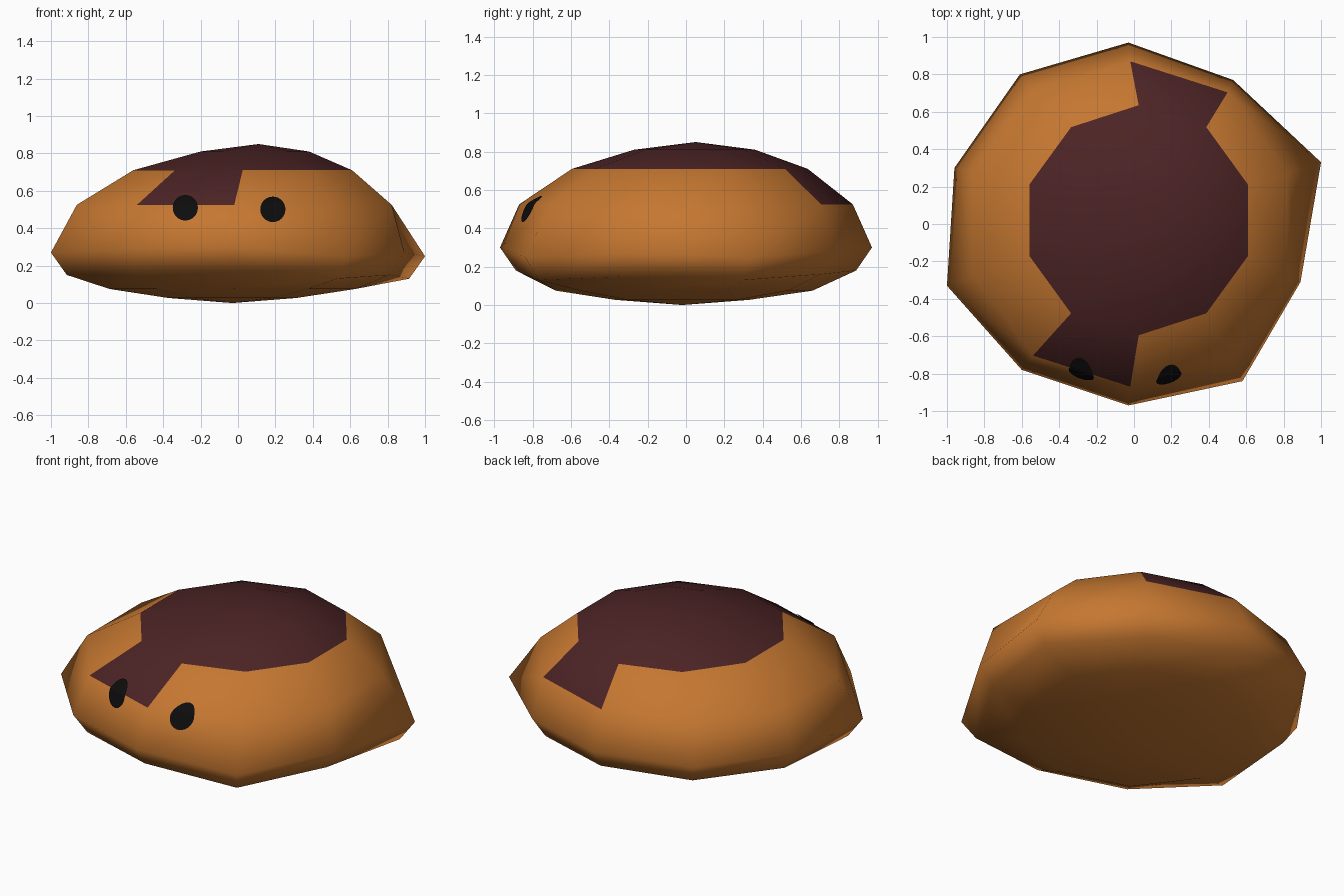
import bpy, bmesh, math

if "Cube" in bpy.data.objects:
    bpy.data.objects.remove(bpy.data.objects["Cube"])


def material(name, rgb):
    m = bpy.data.materials.new(name)
    m.diffuse_color = (*rgb, 1)
    m.use_nodes = True
    m.node_tree.nodes["Principled BSDF"].inputs["Base Color"].default_value = m.diffuse_color
    return m


crust = material("golden crust", (0.56, 0.185, 0.03))
glaze = material("dark glaze", (0.072, 0.017, 0.018))
black = material("eye black", (0.004, 0.004, 0.004))

SIDES = 10


def add_object(name, bm, mats):
    mesh = bpy.data.meshes.new(name)
    bm.to_mesh(mesh)
    bm.free()
    for m in mats:
        mesh.materials.append(m)
    ob = bpy.data.objects.new(name, mesh)
    bpy.context.collection.objects.link(ob)
    return ob


def oval(cx, cy, rx, ry, z):
    # ring of points, starting at the back and running clockwise from above
    angles = [math.pi / 2 - i * math.tau / SIDES for i in range(SIDES)]
    return [(cx + rx * math.cos(a), cy + ry * math.sin(a), z) for a in angles]


# Uneven rim at the widest height
rim = [(-0.03, 0.97, 0.30), (0.53, 0.77, 0.28), (1.0, 0.33, 0.25), (0.89, -0.31, 0.27),
       (0.58, -0.84, 0.25), (-0.03, -0.97, 0.30), (-0.60, -0.78, 0.29), (-1.0, -0.33, 0.27),
       (-0.96, 0.30, 0.28), (-0.61, 0.80, 0.29)]
under_rim = [(x * 0.915, y * 0.915, z - 0.12) for x, y, z in rim]

# Rings from the top down
rings = [
    oval(0.09, 0.045, 0.305, 0.315, 0.81),
    oval(0.025, 0.02, 0.615, 0.615, 0.71),
    oval(-0.02, 0.0, 0.885, 0.87, 0.525),
    rim,
    under_rim,
    oval(-0.03, -0.01, 0.69, 0.67, 0.075),
    oval(-0.03, -0.02, 0.36, 0.35, 0.027),
]

# Body: squashed ten-sided ball, glazed on top with one drip at front and back
bm = bmesh.new()
loops = [[bm.verts.new(p) for p in ring] for ring in rings]
top = bm.verts.new((0.11, 0.05, 0.85))
bottom = bm.verts.new((-0.03, -0.02, 0.0))
for i in range(SIDES):
    j = (i + 1) % SIDES
    bm.faces.new((top, loops[0][i], loops[0][j])).material_index = 1
    bm.faces.new((bottom, loops[-1][j], loops[-1][i]))
    for r in range(len(loops) - 1):
        a, b = loops[r], loops[r + 1]
        f = bm.faces.new((a[i], b[i], b[j], a[j]))
        drip = r == 1 and i in (0, 5)
        f.material_index = 1 if r == 0 or drip else 0
bmesh.ops.recalc_face_normals(bm, faces=bm.faces)
for f in bm.faces:
    f.smooth = True
body = add_object("body", bm, [crust, glaze])


# Eyes: thin round plates laid on the front of the body
def add_eye(name, x, z, radius=0.067, steps=4, seg=24):
    bm = bmesh.new()
    centre = bm.verts.new((x, -1.5, z))
    previous = None
    for s in range(1, steps + 1):
        r = radius * s / steps
        ring = [bm.verts.new((x + r * math.cos(k * math.tau / seg), -1.5,
                              z + r * math.sin(k * math.tau / seg))) for k in range(seg)]
        for k in range(seg):
            n = (k + 1) % seg
            if previous:
                bm.faces.new((previous[k], ring[k], ring[n], previous[n]))
            else:
                bm.faces.new((centre, ring[k], ring[n]))
        previous = ring
    eye = add_object(name, bm, [black])
    wrap = eye.modifiers.new("lay on body", "SHRINKWRAP")
    wrap.target = body
    wrap.wrap_method = "PROJECT"
    wrap.use_project_y = True
    wrap.use_positive_direction = True
    wrap.wrap_mode = "ABOVE_SURFACE"
    wrap.offset = 0.007


add_eye("left_eye", -0.28, 0.505)
add_eye("right_eye", 0.185, 0.497)
